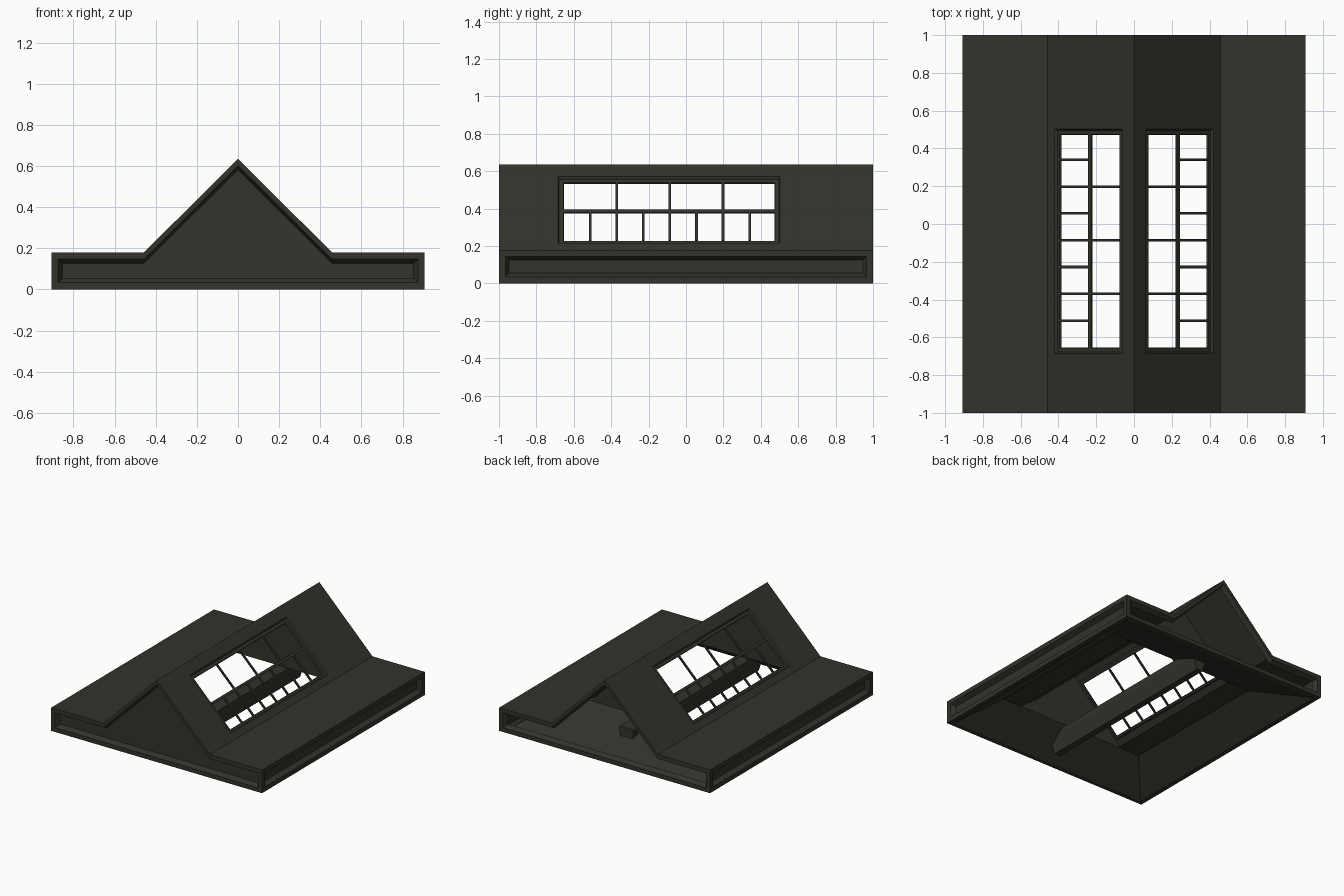
import bpy, bmesh
from mathutils import Vector

if "Cube" in bpy.data.objects:
    bpy.data.objects.remove(bpy.data.objects["Cube"])

mat = bpy.data.materials.new("dark olive metal")
mat.diffuse_color = (0.033, 0.032, 0.024, 1)
mat.use_nodes = True
mat.node_tree.nodes["Principled BSDF"].inputs["Base Color"].default_value = mat.diffuse_color

W, L, EAVE, FOOT, PEAK = 0.907, 1.0, 0.18, 0.457, 0.635


def finish(bm, name):
    me = bpy.data.meshes.new(name)
    bm.to_mesh(me)
    bm.free()
    me.materials.append(mat)
    ob = bpy.data.objects.new(name, me)
    bpy.context.collection.objects.link(ob)
    return ob


def prism(profile, y0, y1):
    """Closed prism from an x-z profile along y."""
    bm = bmesh.new()
    face = bm.faces.new([bm.verts.new((x, y0, z)) for x, z in profile])
    new = bmesh.ops.extrude_face_region(bm, geom=[face])["geom"]
    vs = [g for g in new if isinstance(g, bmesh.types.BMVert)]
    bmesh.ops.translate(bm, verts=vs, vec=(0, y1 - y0, 0))
    bmesh.ops.recalc_face_normals(bm, faces=bm.faces)
    return bm


def gable_profile(t):
    half = [(W - t, t), (W - t, EAVE - t), (FOOT, EAVE - t), (0, PEAK - t)]
    return half + [(-x, z) for x, z in reversed(half[:3])]


# roof shell: gabled profile, recessed side panels, open base
bm = prism(gable_profile(0), -L, L)
bm.normal_update()
sides, removed, base = [], [], []
for f in bm.faces:
    n = f.normal
    if abs(n.x) > 0.9:
        sides.append(f)
    elif n.z < -0.9:
        base.append(f)
    elif abs(n.y) > 0.9 or abs(n.x) > 0.3:
        removed.append(f)
for f in sides + base:
    bmesh.ops.inset_region(bm, faces=[f], thickness=0.035, use_even_offset=True)
for f in sides:
    bmesh.ops.inset_region(bm, faces=[f], thickness=0.02, depth=-0.035,
                           use_even_offset=True)
bmesh.ops.delete(bm, geom=base + removed, context='FACES')
finish(bm, "roof_shell")

# gable ends: rim and bevelled recess; the front is panelled, the back is open
for s, name in ((-1, "front_gable"), (1, "back_gable_rim")):
    bm = bmesh.new()
    loops = [[bm.verts.new((x, s * y, z)) for x, z in gable_profile(t)]
             for t, y in ((0, L), (0.033, L), (0.053, L - 0.035))]
    for a, b in zip(loops, loops[1:]):
        for i in range(7):
            j = (i + 1) % 7
            q = [a[i], a[j], b[j], b[i]]
            bm.faces.new(q if s < 0 else q[::-1])
    if s < 0:
        bm.faces.new(loops[-1])
    bm.normal_update()
    if bm.faces[:][0].normal.y * s < 0:
        bmesh.ops.reverse_faces(bm, faces=bm.faces)
    finish(bm, name)


# skylight slopes: sheet with a stepped window opening, plus glazing bars
def slope_point(side, x, y, d):
    n = Vector((PEAK - EAVE, 0, FOOT)).normalized()
    p = Vector((x, y, PEAK - x * (PEAK - EAVE) / FOOT)) - n * d
    p.x *= side
    return p


def bar(bm, side, x0, x1, y0, y1, d0=0.009, d1=0.02):
    v = [bm.verts.new(slope_point(side, x, y, d))
         for d in (d0, d1) for x, y in ((x0, y0), (x1, y0), (x1, y1), (x0, y1))]
    for idx in ((0, 1, 2, 3), (7, 6, 5, 4), (0, 4, 5, 1), (1, 5, 6, 2),
                (2, 6, 7, 3), (3, 7, 4, 0)):
        bm.faces.new([v[i] for i in idx])


rings = [(0, FOOT, -L, L, 0), (0.064, 0.42, -0.685, 0.502, 0),
         (0.070, 0.414, -0.678, 0.496, 0.012), (0.086, 0.402, -0.656, 0.475, 0.012),
         (0.088, 0.400, -0.653, 0.472, 0.022)]
for side, label in ((1, "right"), (-1, "left")):
    bm = bmesh.new()
    loops = [[bm.verts.new(slope_point(side, x, y, d))
              for x, y in ((x0, y0), (x1, y0), (x1, y1), (x0, y1))]
             for x0, x1, y0, y1, d in rings]
    for a, b in zip(loops, loops[1:]):
        for i in range(4):
            j = (i + 1) % 4
            q = [a[i], a[j], b[j], b[i]]
            bm.faces.new(q if side > 0 else q[::-1])
    finish(bm, label + "_skylight_slope")

    bm = bmesh.new()
    t = 0.007
    bar(bm, side, 0.242 - t, 0.242 + t, -0.656, 0.475)
    for k in range(1, 8):
        y = 0.482 - k * 0.142
        bar(bm, side, 0.087 if k % 2 == 0 else 0.242, 0.401, y - t, y + t)
    bmesh.ops.recalc_face_normals(bm, faces=bm.faces)
    finish(bm, label + "_glazing_bars")

# inner lining: sloping sheets from the base rim up to the underside of the
# eaves, with gable walls closing both ends of the light well
bm = bmesh.new()
r, top = 0.035, EAVE - 0.01
Y0, Y1 = -0.7, 0.515
levels = [(W - r, -L + r, L - r, 0), (0.63, Y0, Y1, top)]
a, b = [[bm.verts.new(p) for p in ((-w, y0, z), (w, y0, z), (w, y1, z), (-w, y1, z))]
        for w, y0, y1, z in levels]
for i in range(4):
    j = (i + 1) % 4
    bm.faces.new([a[j], a[i], b[i], b[j]])
for p, q, y in ((b[0], b[1], Y0), (b[2], b[3], Y1)):
    s = 1 if y < 0 else -1
    bm.faces.new([p, q] + [bm.verts.new(c) for c in
                           ((s * FOOT, y, EAVE - 0.004), (0, y, PEAK - 0.004),
                            (-s * FOOT, y, EAVE - 0.004))])
finish(bm, "inner_lining")

# central beam under the ridge
finish(prism([(-0.025, 0.01), (0.025, 0.01), (0.06, 0.12), (0.06, 0.16),
              (-0.06, 0.16), (-0.06, 0.12)], -0.86, 0.73), "central_beam")
